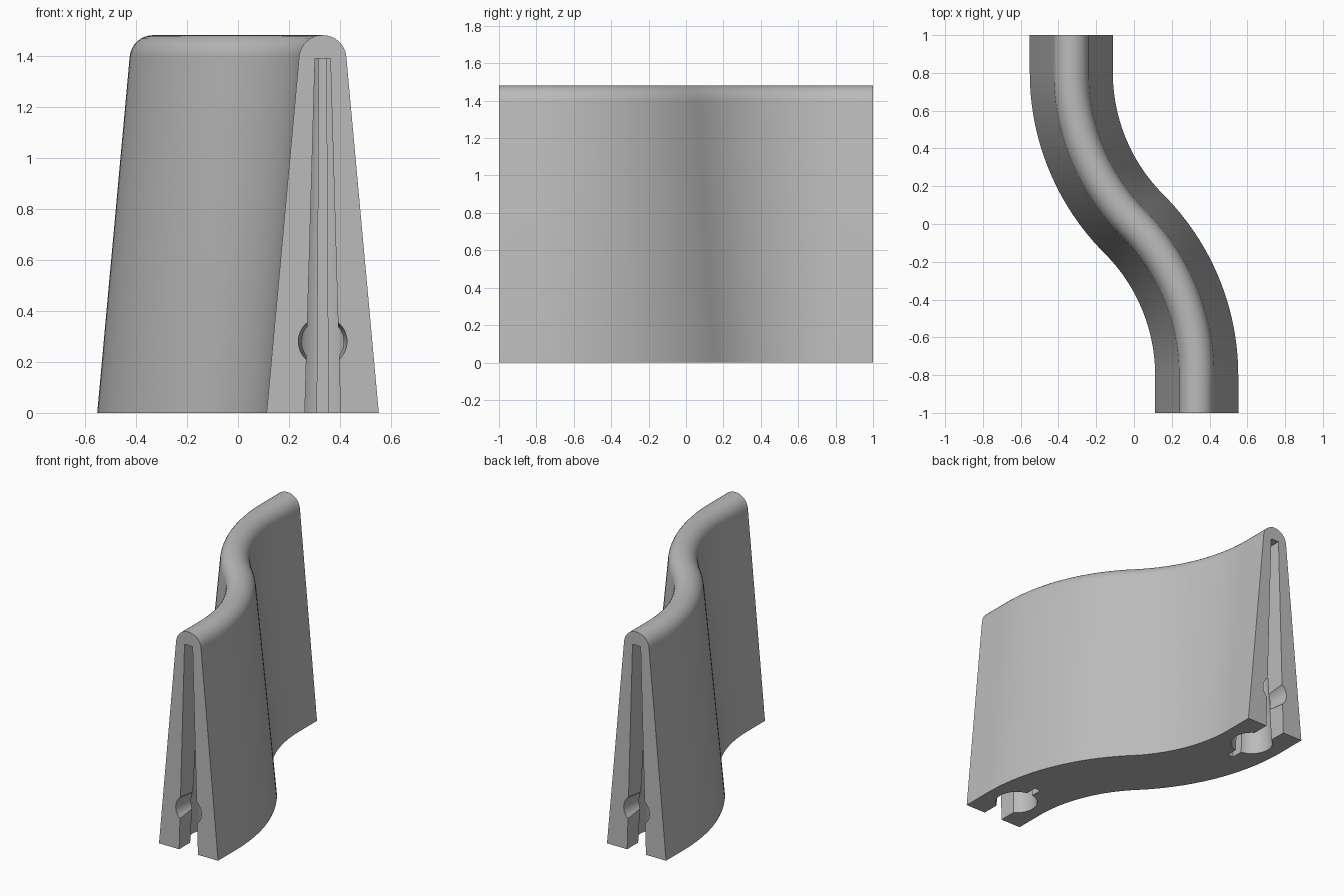
import bpy, bmesh, math
from mathutils import Matrix

if "Cube" in bpy.data.objects:
    bpy.data.objects.remove(bpy.data.objects["Cube"])

HALF, SIDE = 0.332, 0.22          # sideways offset of the ends, half width of the foot
CAP_R, CAP_Z = 0.093, 1.388       # rounded top edge
SLOT_Z = 1.39                     # slot height
BEND = math.radians(45)
R = HALF / (1 - math.cos(BEND))   # bend radius

grey = bpy.data.materials.new("concrete grey")
grey.diffuse_color = (0.5, 0.5, 0.5, 1)
grey.use_nodes = True
grey.node_tree.nodes["Principled BSDF"].inputs["Base Color"].default_value = grey.diffuse_color


def make_object(name, bm):
    bmesh.ops.recalc_face_normals(bm, faces=bm.faces)
    mesh = bpy.data.meshes.new(name)
    bm.to_mesh(mesh)
    bm.free()
    obj = bpy.data.objects.new(name, mesh)
    mesh.materials.append(grey)
    bpy.context.collection.objects.link(obj)
    return obj


def loft(name, rings):
    """Skin closed rings of equal length and cap both ends."""
    bm = bmesh.new()
    rows = [[bm.verts.new(p) for p in ring] for ring in rings]
    n = len(rows[0])
    for a, b in zip(rows, rows[1:]):
        for i in range(n):
            j = (i + 1) % n
            bm.faces.new((a[i], a[j], b[j], b[i]))
    bm.faces.new(rows[0])
    bm.faces.new(rows[-1])
    return make_object(name, bm)


def box_ring(half_x, y0, y1, z):
    return [(HALF - half_x, y0, z), (HALF + half_x, y0, z),
            (HALF + half_x, y1, z), (HALF - half_x, y1, z)]


def circle(r, n=48):
    return [(r * math.cos(2 * math.pi * i / n), r * math.sin(2 * math.pi * i / n)) for i in range(n)]


# tapered wall section with a rounded top
section = [(SIDE, 0)]
for i in range(17):
    a = math.radians(5 + 170 * i / 16)
    section.append((CAP_R * math.cos(a), CAP_Z + CAP_R * math.sin(a)))
section.append((-SIDE, 0))

# S-shaped path: straight end, two opposite bends, straight end
half_path = [(HALF, -1, 0)]
STEPS = 24
for i in range(STEPS):
    a = BEND * i / STEPS
    half_path.append((HALF - R * (1 - math.cos(a)), -R * math.sin(BEND) + R * math.sin(a), a))
path = half_path + [(0, 0, BEND)] + [(-x, -y, a) for x, y, a in reversed(half_path)]
wall = loft("barrier_wall", [[(x + s * math.cos(a), y + s * math.sin(a), z) for s, z in section]
                             for x, y, a in path])

# slot cutters for the front end
LOW = -0.05


def taper(bottom, top):
    """Sizes just below the ground and at the slot top."""
    return bottom - (top - bottom) * 0.05 / SLOT_Z, top


PIN_Y, HOLE_Z = -0.77, 0.28
mouth = taper(0.07, 0.03)
slit = taper(0.022, 0.014)
pin = taper(0.133, 0.057)
cutters = [
    loft("slot_mouth", [box_ring(mouth[0], -1.1, PIN_Y, LOW), box_ring(mouth[1], -1.1, PIN_Y, SLOT_Z)]),
    loft("slot_slit", [box_ring(slit[0], -0.9, -0.56, LOW), box_ring(slit[1], -0.9, -0.56, SLOT_Z)]),
    loft("pin_socket", [[(HALF + u, PIN_Y + v, z) for u, v in circle(r)]
                        for r, z in ((pin[0], LOW), (pin[1], SLOT_Z))]),
    loft("side_hole", [[(HALF + u, y, HOLE_Z + v) for u, v in circle(r)]
                       for r, y in ((0.1, -1.05), (0.075, PIN_Y))]),
]

# the back end repeats the front end turned half around
for c in list(cutters):
    back = c.copy()
    back.data = c.data.copy()
    back.data.transform(Matrix.Rotation(math.pi, 4, 'Z'))
    bpy.context.collection.objects.link(back)
    cutters.append(back)

# cut the slots, then drop the cutters
bpy.context.view_layer.objects.active = wall
for c in cutters:
    c.hide_render = True
    mod = wall.modifiers.new("cut", 'BOOLEAN')
    mod.operation, mod.solver, mod.object = 'DIFFERENCE', 'EXACT', c
    bpy.ops.object.modifier_apply(modifier=mod.name)
for c in cutters:
    bpy.data.objects.remove(c)

bpy.ops.object.select_all(action='DESELECT')
wall.select_set(True)
bpy.ops.object.shade_smooth_by_angle(angle=math.radians(30))
